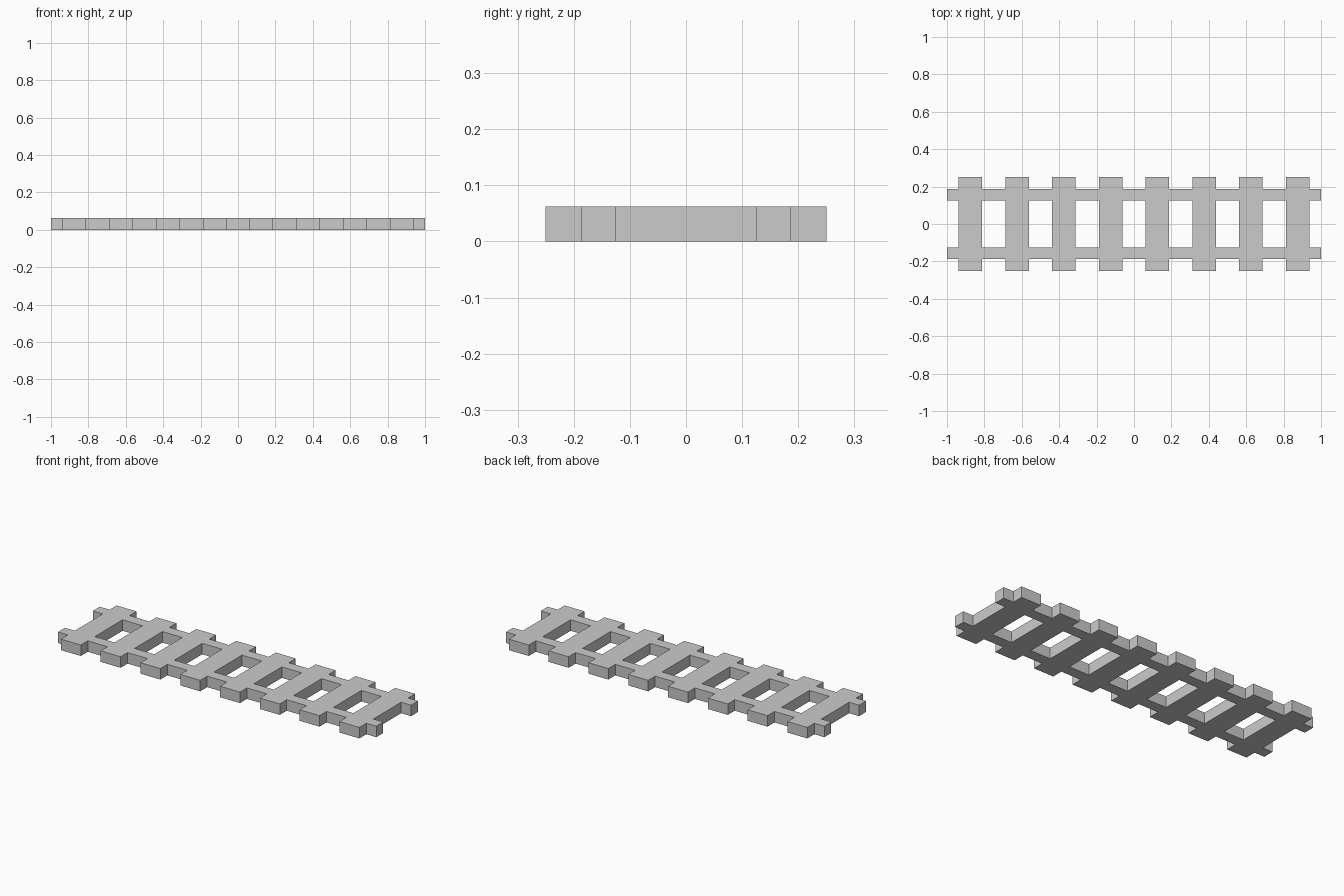
import bpy, bmesh

if "Cube" in bpy.data.objects:
    bpy.data.objects.remove(bpy.data.objects["Cube"])

TIES, TIE_W, PITCH = 8, 0.125, 0.25
THICK = 0.0625

# Grid lines along the track (tie edges) and across it (rail edges)
xs = [-1.0]
for i in range(TIES):
    c = -0.875 + i * PITCH
    xs += [c - TIE_W / 2, c + TIE_W / 2]
xs.append(1.0)
ys = [-0.25, -0.1875, -0.125, 0.125, 0.1875, 0.25]

# Flat outline: odd columns are ties, rows 1 and 3 are rails
bm = bmesh.new()
verts = {}


def vert(i, j):
    if (i, j) not in verts:
        verts[i, j] = bm.verts.new((xs[i], ys[j], 0))
    return verts[i, j]


for i in range(len(xs) - 1):
    for j in range(len(ys) - 1):
        if i % 2 == 1 or j in (1, 3):
            bm.faces.new([vert(i, j), vert(i + 1, j),
                          vert(i + 1, j + 1), vert(i, j + 1)])

mesh = bpy.data.meshes.new("track_section")
bm.to_mesh(mesh)
bm.free()
track = bpy.data.objects.new("track_section", mesh)
bpy.context.collection.objects.link(track)

# Thicken upward from the ground into one flush slab
solid = track.modifiers.new("thickness", 'SOLIDIFY')
solid.thickness = THICK
solid.offset = 1
